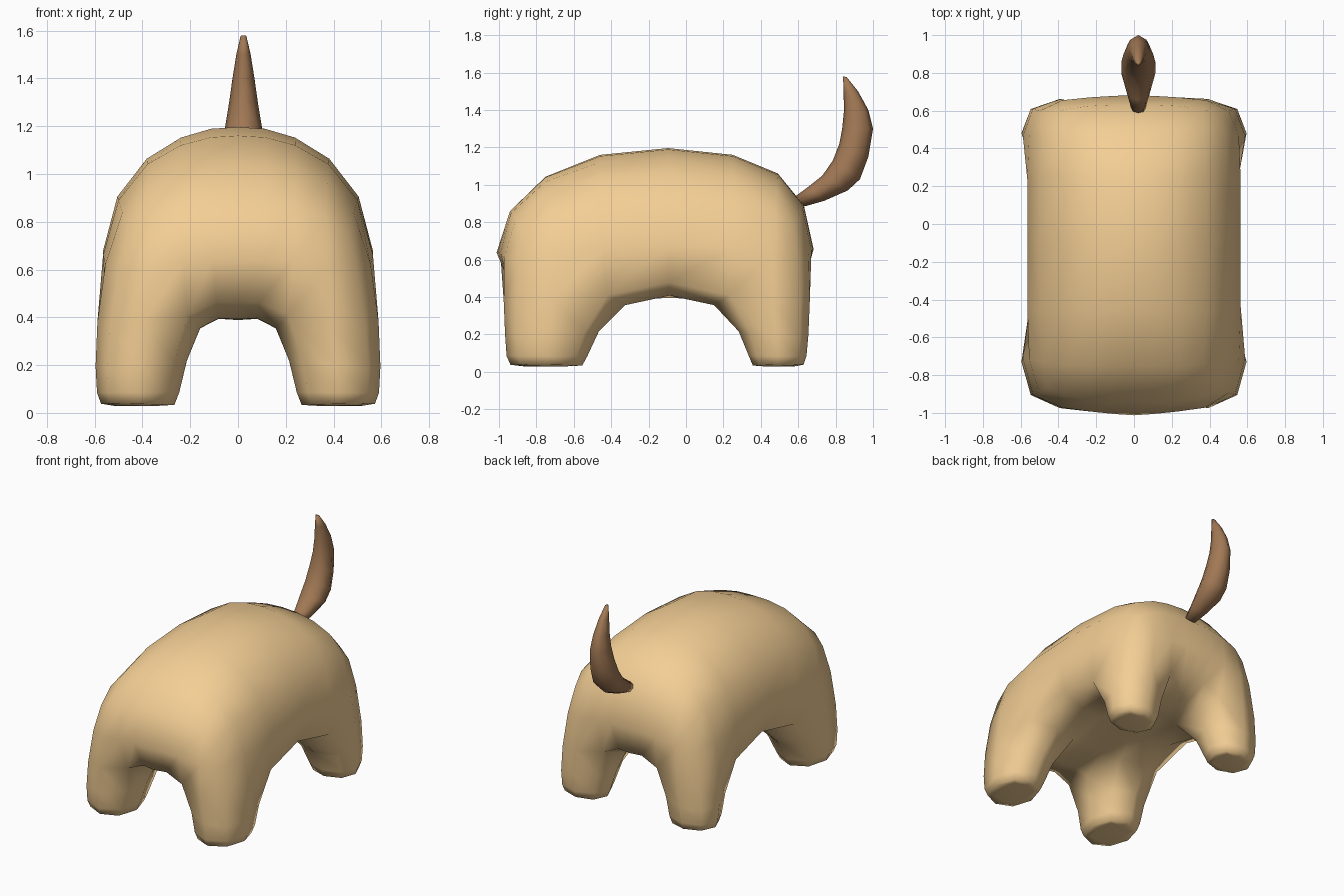
import bpy, bmesh, math
from mathutils import Vector

if "Cube" in bpy.data.objects:
    bpy.data.objects.remove(bpy.data.objects["Cube"])


def material(name, rgb):
    m = bpy.data.materials.new(name)
    m.diffuse_color = (*rgb, 1)
    m.use_nodes = True
    m.node_tree.nodes["Principled BSDF"].inputs["Base Color"].default_value = m.diffuse_color
    return m


def make_object(name, bm, mat):
    bmesh.ops.recalc_face_normals(bm, faces=bm.faces)
    me = bpy.data.meshes.new(name)
    bm.to_mesh(me)
    bm.free()
    me.materials.append(mat)
    me.polygons.foreach_set("use_smooth", [True] * len(me.polygons))
    ob = bpy.data.objects.new(name, me)
    bpy.context.collection.objects.link(ob)
    return ob


def limit_point(v, pos):
    # where subdivision finally places a cage vertex (quad cage)
    n = len(v.link_edges)
    p = pos[v] * n * n
    for e in v.link_edges:
        p = p + 4 * pos[e.other_vert(v)]
    near = {e.other_vert(v) for e in v.link_edges}
    for f in v.link_faces:
        for w in f.verts:
            if w != v and w not in near:
                p = p + pos[w]
    return p / (n * (n + 5))


def fit_cage(bm, rounds=16):
    # push the cage outwards so the smoothed surface passes the given points
    target = {v: v.co.copy() for v in bm.verts}
    pos = dict(target)
    for _ in range(rounds):
        lim = {v: limit_point(v, pos) for v in bm.verts}
        pos = {v: pos[v] + target[v] - lim[v] for v in bm.verts}
    for v in bm.verts:
        v.co = pos[v]


# surface points of half the body: rows from centre to side, front to back
BACK = [[(0, -.94, .86), (0, -.46, 1.16), (0, .25, 1.16), (0, .63, .89)],
        [(.24, -.935, .85), (.24, -.46, 1.12), (.24, .25, 1.12), (.24, .625, .87)],
        [(.46, -.865, .765), (.50, -.46, .89), (.50, .25, .89), (.46, .575, .785)]]
BELLY = [[(0, -.94, .46), (0, -.40, .39), (0, .21, .39), (0, .63, .46)],
         [(.21, -.925, .41), (.20, -.39, .37), (.20, .20, .37), (.21, .625, .41)],
         [(.535, -.905, .36), (.55, -.42, .41), (.55, .23, .41), (.535, .61, .36)]]

bm = bmesh.new()
verts = {}


def add(key, co):
    verts[key] = bm.verts.new(co)


def quad(*keys):
    bm.faces.new([verts[k] for k in keys])


for i in range(5):
    a, s = abs(i - 2), (1 if i >= 2 else -1)
    for j in range(4):
        for name, table in (("top", BACK), ("belly", BELLY)):
            x, y, z = table[a][j]
            add((i, j, name), (s * x, y, z))

LEG_Y = {0: (-.743, .157), 2: (.49, .112)}
for i in range(4):
    for j in range(3):
        c = [(i, j), (i + 1, j), (i + 1, j + 1), (i, j + 1)]
        quad(*[(*k, "top") for k in c])
        if i in (0, 3) and j in (0, 2):
            # leg with a rounded foot
            cx, (cy, hy) = (-.418 if i == 0 else .418), LEG_Y[j]
            for name, z, sc in (("ankle", .085, 1), ("sole", .03, .68)):
                for k in c:
                    dx, dy = (k[0] - i) * 2 - 1, (k[1] - j) * 2 - 1
                    add((*k, name), (cx + dx * .125 * sc, cy + dy * hy * sc, z))
            for u, w in (("belly", "ankle"), ("ankle", "sole")):
                for k in range(4):
                    p, q = c[k], c[(k + 1) % 4]
                    quad((*p, u), (*q, u), (*q, w), (*p, w))
            quad(*[(*k, "sole") for k in c])
        else:
            quad(*[(*k, "belly") for k in c])

# flanks
rim = ([(i, 0) for i in range(4)] + [(4, j) for j in range(3)]
       + [(i, 3) for i in range(4, 0, -1)] + [(0, j) for j in range(3, 0, -1)])
for k, p in enumerate(rim):
    q = rim[(k + 1) % len(rim)]
    quad((*p, "belly"), (*q, "belly"), (*q, "top"), (*p, "top"))

fit_cage(bm)
body = make_object("body", bm, material("tan", (.90, .62, .30)))
sub = body.modifiers.new("smooth", 'SUBSURF')
sub.levels = sub.render_levels = 1
smooth = bpy.data.meshes.new_from_object(
    body.evaluated_get(bpy.context.evaluated_depsgraph_get()))
body.modifiers.clear()
body.data = smooth
for v in smooth.vertices:
    v.co.z = max(v.co.z, 0)

# tail: outer edge (y, z), inner edge (y, z), half width
TAIL = [(.635, .885, .58, .935, .036), (.74, .915, .655, .99, .062),
        (.865, .97, .73, 1.05, .09), (.93, 1.03, .785, 1.13, .09),
        (.975, 1.15, .82, 1.22, .079), (1.0, 1.30, .835, 1.30, .06),
        (.975, 1.40, .845, 1.40, .046), (.92, 1.50, .842, 1.50, .03),
        (.86, 1.575, .84, 1.58, .012)]
bm = bmesh.new()
N = 8
rings = []
for oy, oz, iy, iz, hw in TAIL:
    o, n = Vector((.023, oy, oz)), Vector((.023, iy, iz))
    mid, half = (o + n) / 2, (o - n) / 2
    rings.append([bm.verts.new(mid + half * math.cos(t) + Vector((hw * math.sin(t), 0, 0)))
                  for t in (2 * math.pi * k / N for k in range(N))])
for r0, r1 in zip(rings, rings[1:]):
    for k in range(N):
        bm.faces.new((r0[k], r0[(k + 1) % N], r1[(k + 1) % N], r1[k]))
bm.faces.new(rings[0])
bm.faces.new(rings[-1])
make_object("tail", bm, material("brown", (.36, .19, .09)))
